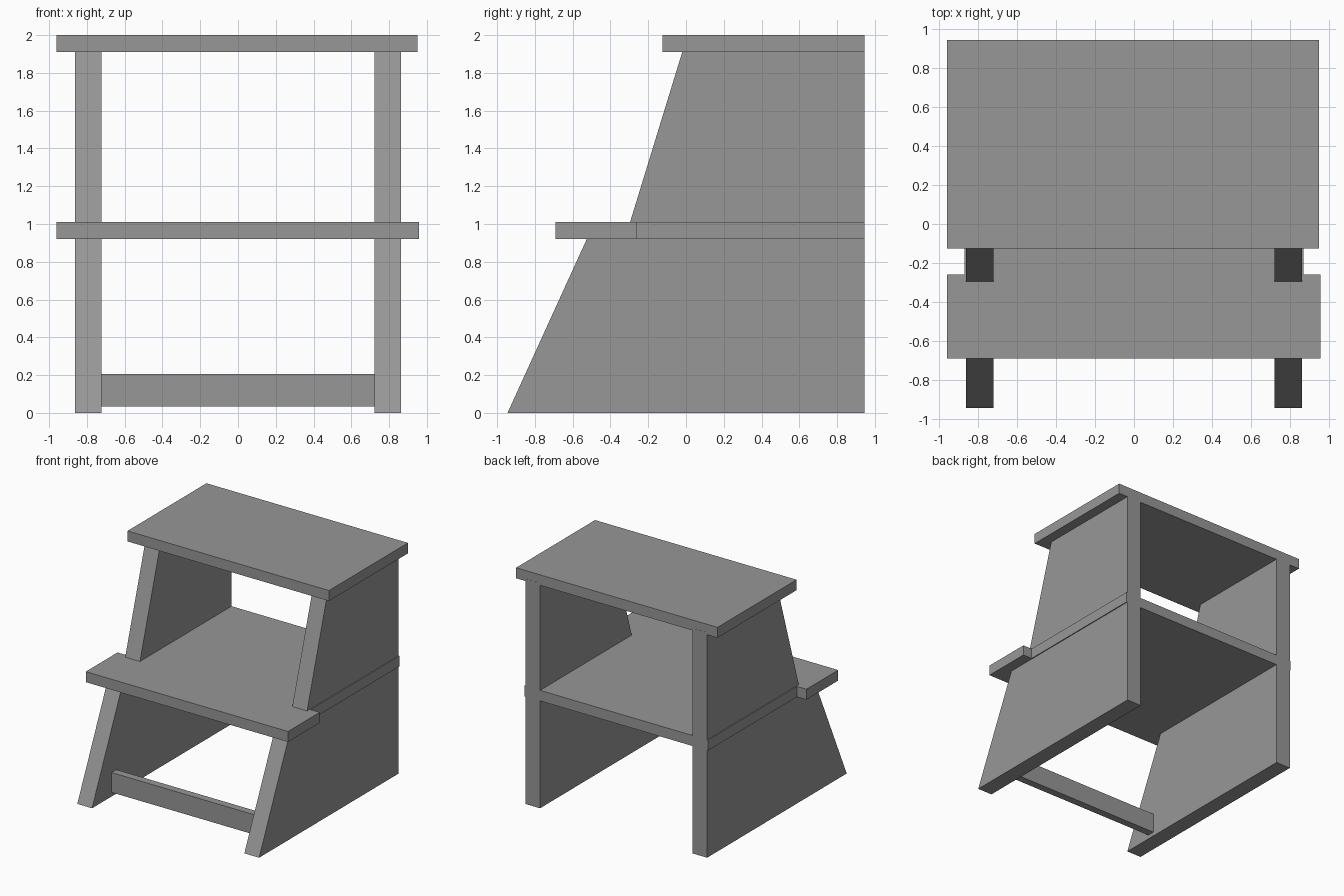
import bpy, bmesh
from mathutils import Vector

if "Cube" in bpy.data.objects:
    bpy.data.objects.remove(bpy.data.objects["Cube"])

# Dark grey paint shared by every part
paint = bpy.data.materials.new("dark_grey_paint")
paint.diffuse_color = (0.31, 0.31, 0.31, 1)
paint.use_nodes = True
paint.node_tree.nodes["Principled BSDF"].inputs["Base Color"].default_value = paint.diffuse_color


def prism(name, outline, offset):
    """Extrude a flat outline of 3D points along an offset."""
    bm = bmesh.new()
    face = bm.faces.new([bm.verts.new(p) for p in outline])
    ext = bmesh.ops.extrude_face_region(bm, geom=[face])
    moved = [v for v in ext["geom"] if isinstance(v, bmesh.types.BMVert)]
    bmesh.ops.translate(bm, verts=moved, vec=Vector(offset))
    bmesh.ops.recalc_face_normals(bm, faces=bm.faces)
    mesh = bpy.data.meshes.new(name)
    bm.to_mesh(mesh)
    bm.free()
    mesh.materials.append(paint)
    obj = bpy.data.objects.new(name, mesh)
    bpy.context.collection.objects.link(obj)
    return obj


def board(name, x0, x1, y0, y1, z0, z1):
    outline = [(x0, y0, z0), (x1, y0, z0), (x1, y1, z0), (x0, y1, z0)]
    return prism(name, outline, (0, 0, z1 - z0))


# Side panels: raked front edge, stepped back inside the shelf
side_profile = [(-0.945, 0), (0.945, 0), (0.945, 1.93), (-0.015, 1.93),
                (-0.02, 1.91), (-0.31, 0.965), (-0.505, 0.965)]
for name, x in (("left_side_panel", -0.862), ("right_side_panel", 0.722)):
    prism(name, [(x, y, z) for y, z in side_profile], (0.14, 0, 0))

# Lower step: wide nosing in front, narrower shelf running to the back
step_outline = [(-0.96, -0.69), (0.957, -0.69), (0.957, -0.26), (0.87, -0.26),
                (0.87, 0.944), (-0.87, 0.944), (-0.87, -0.26), (-0.96, -0.26)]
prism("lower_step", [(x, y, 0.92) for x, y in step_outline], (0, 0, 0.09))

# Top step
board("top_step", -0.96, 0.95, -0.125, 0.944, 1.91, 2.0)

# Cross rail between the panels near the floor
board("front_rail", -0.73, 0.73, -0.68, -0.615, 0.035, 0.205)
